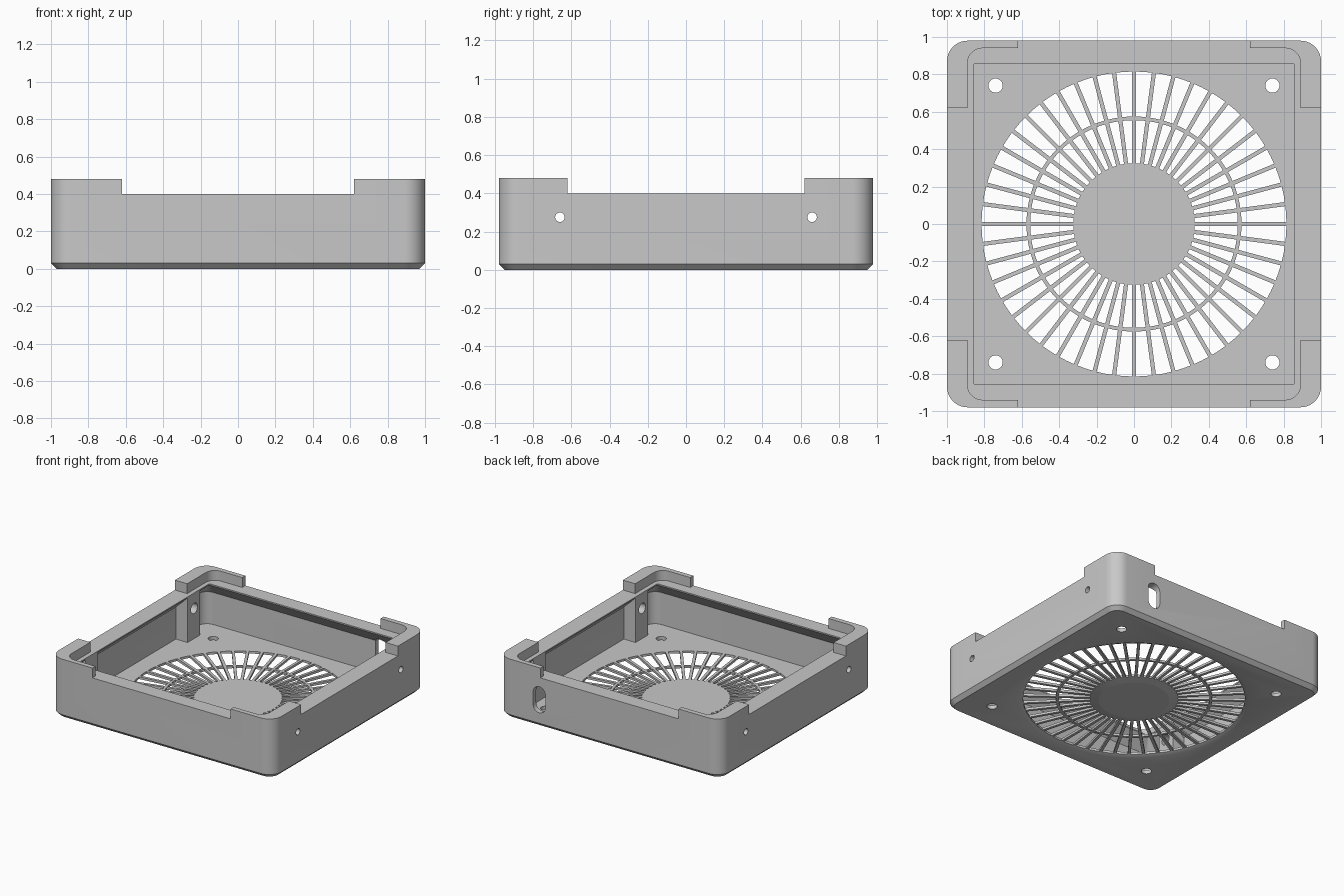
import bpy
import bmesh
from math import cos, sin, pi, tau
from mathutils import Matrix

cube = bpy.data.objects.get("Cube")
if cube:
    bpy.data.objects.remove(cube, do_unlink=True)

grey = bpy.data.materials.new("plain_grey")
grey.use_nodes = True
grey.diffuse_color = (0.58, 0.58, 0.58, 1)
grey.node_tree.nodes["Principled BSDF"].inputs["Base Color"].default_value = (0.58, 0.58, 0.58, 1)


def outline(hx, hy, r, z, n=10):
    """Rounded rectangle; a circle when hx = hy = r."""
    pts = []
    for q, (sx, sy) in enumerate([(1, 1), (-1, 1), (-1, -1), (1, -1)]):
        for i in range(n + 1):
            a = (q + i / n) * pi / 2
            pts.append((sx * (hx - r) + r * cos(a), sy * (hy - r) + r * sin(a), z))
    return pts


def circle(r, z, n=24):
    return outline(r, r, r, z, n)


def make(name, bm, matrix=None):
    bmesh.ops.remove_doubles(bm, verts=bm.verts, dist=1e-5)
    bmesh.ops.recalc_face_normals(bm, faces=bm.faces)
    if matrix:
        bm.transform(matrix)
    me = bpy.data.meshes.new(name)
    bm.to_mesh(me)
    bm.free()
    me.materials.append(grey)
    ob = bpy.data.objects.new(name, me)
    bpy.context.collection.objects.link(ob)
    return ob


def loft(name, rings, tube=False, matrix=None):
    """Skin a stack of outlines, capped, or closed on itself as a tube."""
    bm = bmesh.new()
    loops = [[bm.verts.new(p) for p in ring] for ring in rings]
    n = len(loops[0])
    pairs = list(zip(loops, loops[1:]))
    if tube:
        pairs.append((loops[-1], loops[0]))
    else:
        bm.faces.new(loops[0])
        bm.faces.new(loops[-1])
    for a, b in pairs:
        for i in range(n):
            j = (i + 1) % n
            bm.faces.new((a[i], a[j], b[j], b[i]))
    return make(name, bm, matrix)


def add_box(bm, lo, hi, rot=None):
    size = [h - l for l, h in zip(lo, hi)]
    mid = [(h + l) / 2 for l, h in zip(lo, hi)]
    m = Matrix.Translation(mid) @ Matrix.Diagonal((*size, 1))
    bmesh.ops.create_cube(bm, size=1, matrix=(rot @ m) if rot else m)


def box(name, lo, hi):
    bm = bmesh.new()
    add_box(bm, lo, hi)
    return make(name, bm)


def cut(ob, cutters):
    bpy.context.view_layer.objects.active = ob
    for c in cutters:
        c.hide_render = True
        mod = ob.modifiers.new("cut", "BOOLEAN")
        mod.operation = "DIFFERENCE"
        mod.solver = "EXACT"
        mod.object = c
        bpy.ops.object.modifier_apply(modifier=mod.name)


def side_hole(r, half_length, s):
    """Drill along x, through both sides at one end of the tray."""
    return loft("side_hole_cutter", [circle(r, -half_length, 6), circle(r, half_length, 6)],
                matrix=Matrix.Translation((0, 0.66 * s, 0.275)) @ Matrix.Rotation(pi / 2, 4, "Y"))


FLOOR, RIM, TOP, LIP, STEP = 0.03, 0.40, 0.48, 0.855, 0.012

# Tray body with chamfered base
tray = loft("tray_body", [outline(0.97, 0.95, 0.08, 0), outline(1, 0.98, 0.11, 0.03),
                          outline(1, 0.98, 0.11, TOP)])

# Cavity under an overhanging lip
cavity = loft("cavity_cutter", [outline(0.96, 0.94, 0.08, FLOOR), outline(0.96, 0.94, 0.08, 0.29),
                                outline(LIP, LIP, 0.002, 0.39), outline(LIP, LIP, 0.002, 0.45)])

# Rim recess and side gaps, leaving four raised corners
recess = loft("recess_cutter", [outline(0.89, 0.94, 0.08, RIM), outline(0.89, 0.94, 0.08, 0.6)])
gap_x = box("front_back_gap_cutter", (-0.62, -2, RIM), (0.62, 2, 0.6))
gap_y = box("side_gap_cutter", (-2, -0.62, RIM), (2, 0.62, 0.6))

# Vent opening, flared underneath
vent = loft("vent_cutter", [circle(0.845, -0.01), circle(0.845, 0), circle(0.815, STEP),
                            circle(0.815, 0.1)])

# Screw holes in the floor and through the sides, wider inside the posts
floor_holes = [loft("floor_hole_cutter", [circle(0.038, -0.1, 6), circle(0.038, 0.1, 6)],
                    matrix=Matrix.Translation((0.74 * sx, 0.74 * sy, 0)))
               for sx in (-1, 1) for sy in (-1, 1)]
side_holes = [side_hole(0.025, 2, s) for s in (-1, 1)]
counterbores = [side_hole(0.042, 0.94, s) for s in (-1, 1)]

# Cable slot in the back wall
slot = loft("slot_cutter", [outline(0.055, 0.105, 0.055, z) for z in (-0.15, 0.15)],
            matrix=Matrix.Translation((0.63, 0.97, 0.22)) @ Matrix.Rotation(pi / 2, 4, "X"))

tray_cutters = [cavity, recess, gap_x, gap_y, vent, slot] + floor_holes + side_holes
cut(tray, tray_cutters)

# Screw posts against the side walls
posts = []
for sx, side in ((-1, "right"), (1, "left")):
    for sy, end in ((-1, "front"), (1, "back")):
        xs = sorted((sx * LIP, sx * 0.98))
        post = box(f"{end}_{side}_post", (xs[0], sy * 0.655 - 0.08, FLOOR - 0.01),
                   (xs[1], sy * 0.655 + 0.08, 0.39))
        cut(post, side_holes + counterbores)
        posts.append(post)

for c in tray_cutters + counterbores:
    bpy.data.objects.remove(c, do_unlink=True)

# Grille: hub, ring and spokes
hub = loft("grille_hub", [circle(0.26, 0), circle(0.325, STEP), circle(0.325, FLOOR)])
ring = loft("grille_ring", [circle(0.555, STEP), circle(0.575, STEP),
                            circle(0.575, FLOOR), circle(0.555, FLOOR)], tube=True)
bm = bmesh.new()
SPOKES = 48
for i in range(SPOKES):
    add_box(bm, (0.31, -0.011, STEP), (0.82, 0.011, FLOOR), Matrix.Rotation(tau * i / SPOKES, 4, "Z"))
spokes = make("grille_spokes", bm)

# Smooth the rounded walls, keep edges sharp
bpy.ops.object.select_all(action="DESELECT")
for ob in [tray, ring, spokes] + posts:
    ob.select_set(True)
bpy.context.view_layer.objects.active = tray
bpy.ops.object.shade_smooth_by_angle(angle=pi / 6)

# The hub's shallow chamfer needs a tighter angle
bpy.ops.object.select_all(action="DESELECT")
hub.select_set(True)
bpy.context.view_layer.objects.active = hub
bpy.ops.object.shade_smooth_by_angle(angle=pi / 30)
